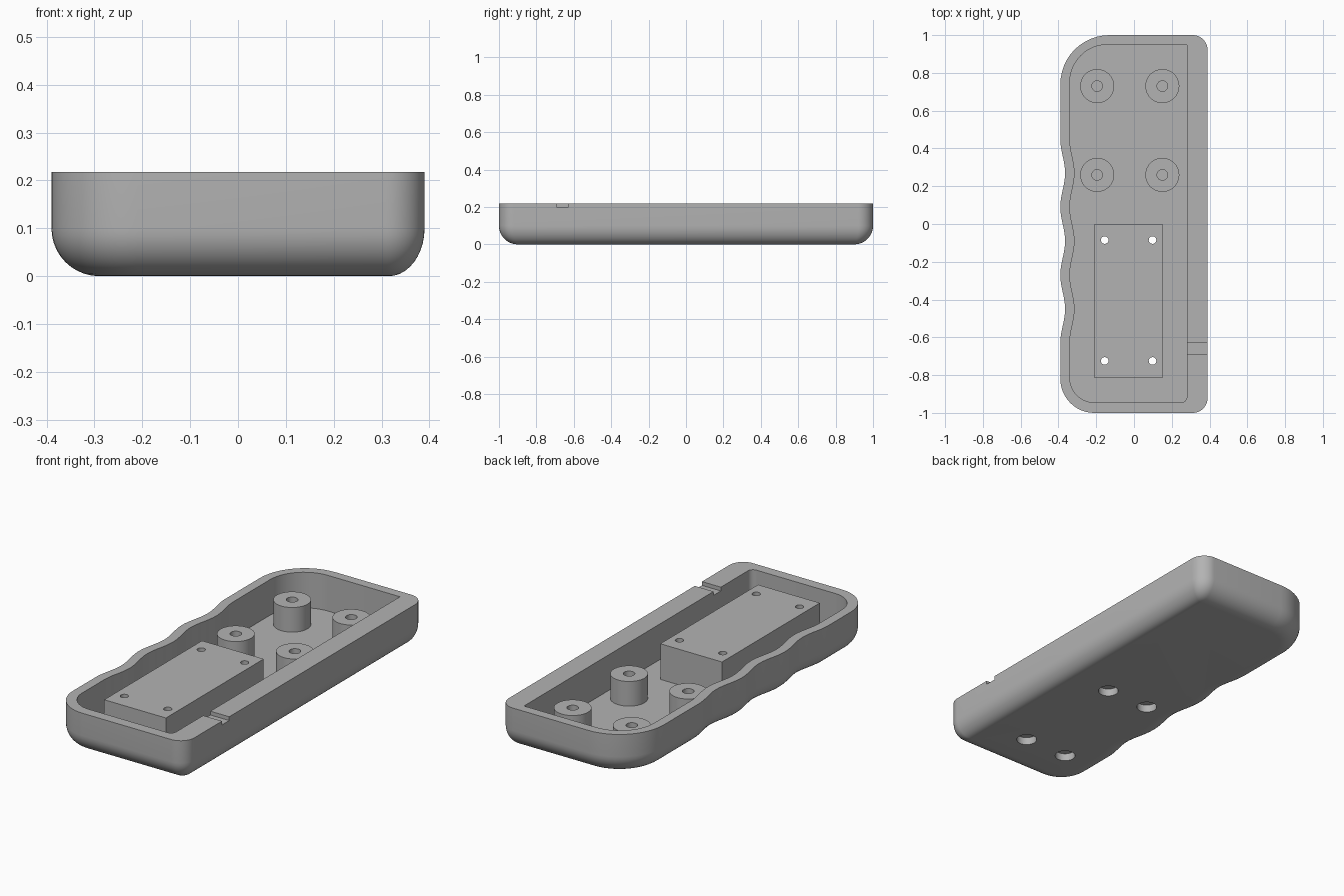
import bpy, bmesh
from math import sin, cos, pi

if "Cube" in bpy.data.objects:
    bpy.data.objects.remove(bpy.data.objects["Cube"])

TOP, FLOOR, POST_TOP = 0.218, 0.03, 0.16
BOTTOM_RADIUS = 0.1

grey = bpy.data.materials.new("plain grey")
grey.use_nodes = True
colour = (0.45, 0.45, 0.45, 1)
grey.diffuse_color = colour
grey.node_tree.nodes["Principled BSDF"].inputs["Base Color"].default_value = colour


def make(name, bm):
    bmesh.ops.recalc_face_normals(bm, faces=bm.faces)
    mesh = bpy.data.meshes.new(name)
    bm.to_mesh(mesh)
    bm.free()
    mesh.materials.append(grey)
    ob = bpy.data.objects.new(name, mesh)
    bpy.context.collection.objects.link(ob)
    return ob


def select(ob):
    bpy.ops.object.select_all(action="DESELECT")
    ob.select_set(True)
    bpy.context.view_layer.objects.active = ob


def loft(name, rings, closed=False):
    """Skin equal-length rings; cap the ends, or join them when closed."""
    bm = bmesh.new()
    loops = [[bm.verts.new(p) for p in ring] for ring in rings]
    pairs = list(zip(loops, loops[1:]))
    if closed:
        pairs.append((loops[-1], loops[0]))
    else:
        bm.faces.new(loops[0])
        bm.faces.new(loops[-1])
    n = len(loops[0])
    for a, b in pairs:
        for i in range(n):
            j = (i + 1) % n
            bm.faces.new((a[i], a[j], b[j], b[i]))
    return make(name, bm)


def circle(x, y, z, r, n=40):
    return [(x + r * cos(2 * pi * i / n), y + r * sin(2 * pi * i / n), z) for i in range(n)]


def box(name, x0, x1, y0, y1, z0, z1):
    return loft(name, [[(x0, y0, z), (x1, y0, z), (x1, y1, z), (x0, y1, z)] for z in (z0, z1)])


def outline(z, x0, x1, y0, y1, radii):
    """Rounded plan with finger waves along the -x side."""
    corners = ((x1, y0, -1, 1), (x1, y1, -1, -1), (x0, y1, 1, -1), (x0, y0, 1, 1))
    pts = []
    for k, ((x, y, sx, sy), r) in enumerate(zip(corners, radii)):
        r = max(r, 0.003)
        if k == 3:
            for i in range(73):
                t = i / 72
                pts.append((x0 + 0.0125 * (1 - cos(6 * pi * t)), 0.45 - 1.08 * t, z))
        for i in range(13):
            a = (k - 1 + i / 12) * pi / 2
            pts.append((x + sx * r + r * cos(a), y + sy * r + r * sin(a), z))
    return pts


def cut(ob, cutter):
    cutter.hide_render = True
    mod = ob.modifiers.new("cut", "BOOLEAN")
    mod.operation = "DIFFERENCE"
    mod.solver = "EXACT"
    mod.object = cutter
    select(ob)
    bpy.ops.object.modifier_apply(modifier=mod.name)


# Tray shell: rounded underside, outer wall, rim, inner wall and floor
rings = []
for i in range(11):
    a = i / 10 * pi / 2
    d = BOTTOM_RADIUS * (1 - sin(a))
    rings.append(outline(BOTTOM_RADIUS * (1 - cos(a)), -0.39 + d, 0.39 - 0.75 * d, -1 + d, 1 - d,
                         (0.08 - 0.75 * d, 0.08 - 0.75 * d, 0.26 - d, 0.18 - d)))
rings.append(outline(TOP, -0.39, 0.39, -1, 1, (0.08, 0.08, 0.26, 0.18)))
for z in (TOP, FLOOR):
    rings.append(outline(z, -0.34, 0.28, -0.945, 0.95, (0.03, 0, 0.2, 0.13)))
shell = loft("tray_shell", rings)

# Raised mounting block
block = box("mounting_block", -0.21, 0.15, -0.815, 0, FLOOR, TOP)

# Cable notch through the thick wall
notch = box("notch_cutter", 0.25, 0.45, -0.69, -0.63, 0.198, 0.3)
cut(shell, notch)
bpy.data.objects.remove(notch)

# Counterbored screw holes through floor and block
for x in (-0.155, 0.098):
    for y in (-0.085, -0.725):
        profile = ((-0.05, 0.05), (0.04, 0.05), (0.04, 0.02), (0.3, 0.02))
        cutter = loft("screw_cutter", [circle(x, y, z, r) for z, r in profile])
        cut(shell, cutter)
        cut(block, cutter)
        bpy.data.objects.remove(cutter)

# Hollow round posts
parts = [shell, block]
for side, x in (("right", -0.195), ("left", 0.15)):
    for end, y in (("front", 0.26), ("back", 0.73)):
        profile = ((FLOOR, 0.028), (FLOOR, 0.09), (POST_TOP, 0.09), (POST_TOP, 0.028))
        parts.append(loft(f"{end}_{side}_post", [circle(x, y, z, r) for z, r in profile], True))

for ob in parts:
    select(ob)
    bpy.ops.object.shade_smooth_by_angle(angle=pi / 6)
